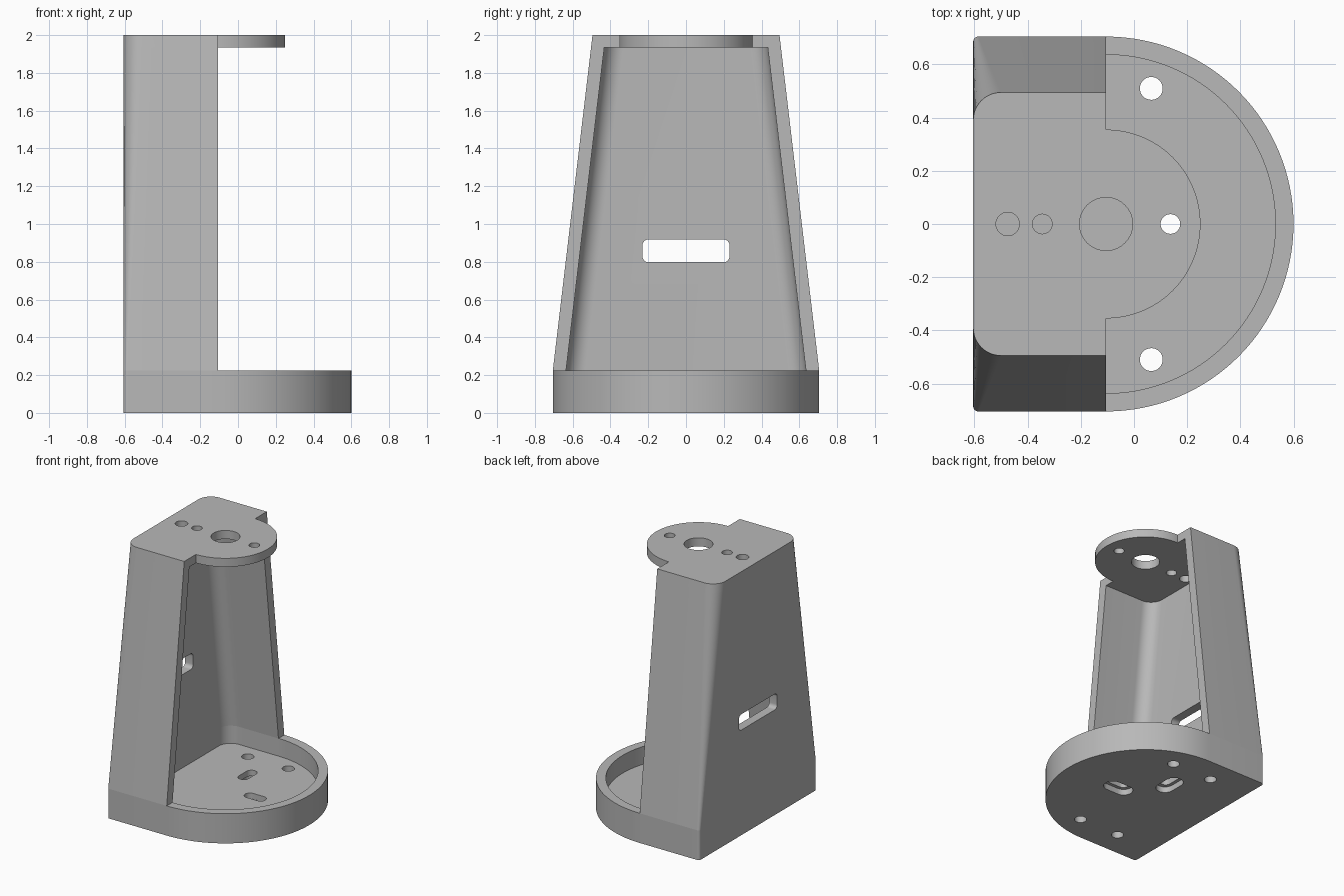
import bpy, bmesh, math
from math import pi

if "Cube" in bpy.data.objects:
    bpy.data.objects.remove(bpy.data.objects["Cube"], do_unlink=True)

BACK, MID = -0.605, -0.105          # back face and centre of the round parts
RIM_Z, PLATE_Z, TOP_Z = 0.225, 1.935, 2.0
FLOOR, WALL = 0.09, 0.068

grey = bpy.data.materials.new("plain_grey")
grey.use_nodes = True
grey.diffuse_color = (0.48, 0.48, 0.48, 1)
grey.node_tree.nodes["Principled BSDF"].inputs["Base Color"].default_value = grey.diffuse_color


def arc(cx, cy, r, a0, a1, n):
    return [(cx + r * math.cos(a0 + (a1 - a0) * i / n),
             cy + r * math.sin(a0 + (a1 - a0) * i / n)) for i in range(n + 1)]


def back_path(back, half, r, n=12):
    """Rounded U around the back, from the left front edge to the right one."""
    return ([(MID, half)] + arc(back + r, half - r, r, pi / 2, pi, n)
            + arc(back + r, r - half, r, pi, 1.5 * pi, n) + [(MID, -half)])


def d_shape(back, half, r, nose):
    """Rounded U closed by a half disc at the front."""
    disc = arc(MID, 0, nose, -pi / 2, pi / 2, 64)
    if abs(nose - half) < 0.001:
        disc = disc[1:-1]
    return back_path(back, half, r) + disc


def slot(cx, cy, r, length=0.0, angle=0.0):
    """Outline of a round hole, stretched along one direction."""
    dx, dy = length * math.cos(angle), length * math.sin(angle)
    a = arc(cx + dx, cy + dy, r, angle - pi / 2, angle + pi / 2, 16)
    b = arc(cx - dx, cy - dy, r, angle + pi / 2, angle + 1.5 * pi, 16)
    return a + b if length else a + b[1:-1]


def loft(name, low, high, z0, z1):
    """Solid between two matching outlines."""
    bm = bmesh.new()
    a = [bm.verts.new((x, y, z0)) for x, y in low]
    b = [bm.verts.new((x, y, z1)) for x, y in high]
    n = len(a)
    for i in range(n):
        j = (i + 1) % n
        bm.faces.new((a[i], a[j], b[j], b[i]))
    bm.faces.new(a[::-1])
    bm.faces.new(b)
    bmesh.ops.recalc_face_normals(bm, faces=bm.faces)
    mesh = bpy.data.meshes.new(name)
    bm.to_mesh(mesh)
    bm.free()
    mesh.materials.append(grey)
    ob = bpy.data.objects.new(name, mesh)
    bpy.context.collection.objects.link(ob)
    return ob


def activate(ob):
    bpy.ops.object.select_all(action='DESELECT')
    ob.select_set(True)
    bpy.context.view_layer.objects.active = ob


def cut(ob, cutter):
    cutter.hide_render = True
    mod = ob.modifiers.new("cut", 'BOOLEAN')
    mod.operation, mod.solver, mod.object = 'DIFFERENCE', 'EXACT', cutter
    activate(ob)
    bpy.ops.object.modifier_apply(modifier=mod.name)
    bpy.data.objects.remove(cutter, do_unlink=True)


def drill(ob, outline, z0, z1):
    cut(ob, loft("hole_cutter", outline, outline, z0, z1))


def half_width(z):
    """Tower half width, tapering from the rim to the top."""
    return 0.705 + (0.495 - 0.705) * (z - RIM_Z) / (TOP_Z - RIM_Z)


def corner(z):
    """Back corner radius, growing towards the top."""
    return 0.02 + 0.085 * (z - RIM_Z) / (TOP_Z - RIM_Z)


# Base tray with a recessed floor
outer = d_shape(BACK, 0.705, 0.02, 0.705)
base = loft("base_tray", outer, outer, 0, RIM_Z)
inner = d_shape(BACK + WALL, 0.637, 0.1, 0.637)
drill(base, inner, FLOOR, RIM_Z + 0.1)
for x in (0.065, -0.275):
    for y in (0.51, -0.51):
        drill(base, slot(x, y, 0.043), -0.1, 0.2)
# Two radial slots, counterbored from below
for x, y, angle in ((0.145, 0, 0), (MID, 0.265, pi / 2)):
    drill(base, slot(x, y, 0.04, 0.045, angle), -0.1, 0.2)
    drill(base, slot(x, y, 0.065, 0.05, angle), -0.1, 0.045)


# Tapered tower wall, open at the front
def wall_section(z):
    out = back_path(BACK, half_width(z), corner(z))
    return out + back_path(BACK + WALL, half_width(z) - WALL - 0.002, 0.1)[::-1]


tower = loft("tower_wall", wall_section(RIM_Z), wall_section(PLATE_Z), RIM_Z, PLATE_Z)

# Rounded window through the back wall
window = []
for sy, sz, a in ((1, 1, 0), (-1, 1, 1), (-1, -1, 2), (1, -1, 3)):
    window += arc(sy * 0.2, 0.858 + sz * 0.03, 0.03, a * pi / 2, (a + 1) * pi / 2, 6)
cutter = loft("window_cutter", window, window, -0.8, -0.45)
for v in cutter.data.vertices:
    v.co = (v.co.z, v.co.x, v.co.y)
cut(tower, cutter)

# Top plate with a round nose and mounting holes
plate = loft("top_plate",
             d_shape(BACK, half_width(PLATE_Z), corner(PLATE_Z), 0.355),
             d_shape(BACK, half_width(TOP_Z), corner(TOP_Z), 0.355), PLATE_Z, TOP_Z)
for x, r in ((MID, 0.1), (-0.475, 0.044), (-0.345, 0.037), (0.137, 0.037)):
    drill(plate, slot(x, 0, r), 1.8, 2.2)

for ob in (base, tower, plate):
    activate(ob)
    bpy.ops.object.shade_smooth_by_angle(angle=math.radians(30))
